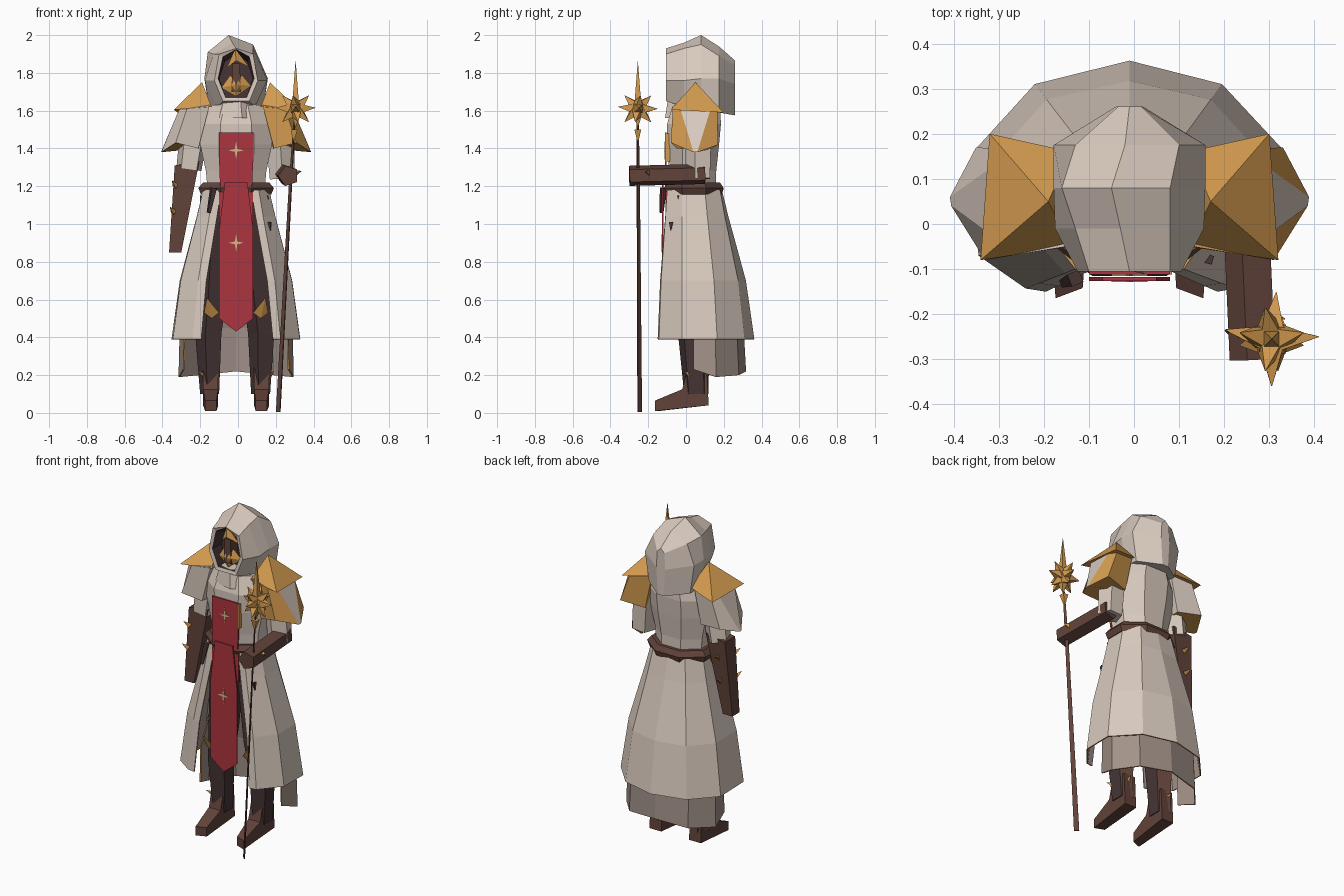
import bpy, bmesh, math
from mathutils import Vector

if "Cube" in bpy.data.objects:
    bpy.data.objects.remove(bpy.data.objects["Cube"])

CX = -0.01  # body symmetry line


def material(name, rgb):
    m = bpy.data.materials.new(name)
    m.diffuse_color = (*rgb, 1)
    m.use_nodes = True
    m.node_tree.nodes["Principled BSDF"].inputs["Base Color"].default_value = m.diffuse_color
    return m


CREAM = material("cream cloth", (0.69, 0.59, 0.515))
TAUPE = material("taupe lining", (0.36, 0.285, 0.25))
RED = material("red cloth", (0.42, 0.035, 0.05))
GOLD = material("gold", (0.66, 0.33, 0.08))
PALE = material("pale gold", (0.68, 0.48, 0.24))
BROWN = material("brown leather", (0.12, 0.056, 0.042))
DARK = material("dark brown cloth", (0.062, 0.036, 0.036))


def mesh(name, verts, faces, mats, index=None, recalc=True):
    me = bpy.data.meshes.new(name)
    me.from_pydata([tuple(v) for v in verts], [], faces)
    for m in mats:
        me.materials.append(m)
    if index:
        for p, i in zip(me.polygons, index):
            p.material_index = i
    if recalc:
        bm = bmesh.new()
        bm.from_mesh(me)
        bmesh.ops.recalc_face_normals(bm, faces=bm.faces)
        bm.to_mesh(me)
        bm.free()
    ob = bpy.data.objects.new(name, me)
    bpy.context.collection.objects.link(ob)
    return ob


def loft(name, rings, mats, closed=True, caps=(True, True), bands=None, recalc=True):
    """Skin a stack of equal rings; bands gives the material slot per band."""
    n = len(rings[0])
    verts = [v for r in rings for v in r]
    faces, index = [], []
    for k in range(len(rings) - 1):
        for i in range(n if closed else n - 1):
            j = (i + 1) % n
            faces.append((k * n + i, k * n + j, (k + 1) * n + j, (k + 1) * n + i))
            index.append(bands[k] if bands else 0)
    if caps[0]:
        faces.append(tuple(range(n)))
        index.append(bands[0] if bands else 0)
    if caps[1]:
        faces.append(tuple(range((len(rings) - 1) * n, len(rings) * n)))
        index.append(bands[-1] if bands else 0)
    return mesh(name, verts, faces, mats, index, recalc)


def oval(cx, y0, y1, rx, z, n=8):
    cy, ry = (y0 + y1) / 2, (y1 - y0) / 2
    c = 1 / math.cos(math.pi / n)
    return [(cx + c * rx * math.cos((i + .5) * math.tau / n),
             cy + c * ry * math.sin((i + .5) * math.tau / n), z) for i in range(n)]


def prism(name, pts, axis, lo, hi, mat):
    put = (lambda p, d: (d, *p)) if axis == 'x' else (lambda p, d: (p[0], d, p[1]))
    return loft(name, [[put(p, lo) for p in pts], [put(p, hi) for p in pts]], [mat])


def tube(name, p, q, r1, r2, mat, n=4):
    p, q = Vector(p), Vector(q)
    rot = (q - p).to_track_quat('Z', 'Y')
    ring = lambda c, r: [c + rot @ Vector((r * math.cos((i + .5) * math.tau / n),
                                           r * math.sin((i + .5) * math.tau / n), 0)) for i in range(n)]
    return loft(name, [ring(p, r1), ring(q, r2)], [mat])


def mirror(pts):
    return [(2 * CX - p[0], *p[1:]) for p in pts]


def hood_ring(y, pts):
    return [(x, y, z) for x, z in pts]


# Hood with a ridged back and a dark hollow front
loft("hood", [
    hood_ring(.26, [(-.01, 1.865), (.015, 1.84), (.02, 1.74), (.01, 1.575), (-.03, 1.575), (-.04, 1.74), (-.035, 1.84)]),
    hood_ring(.175, [(-.02, 1.94), (.1, 1.89), (.158, 1.77), (.13, 1.59), (-.15, 1.59), (-.178, 1.77), (-.13, 1.89)]),
    hood_ring(.08, [(-.05, 2.0), (.08, 1.95), (.158, 1.77), (.13, 1.6), (-.15, 1.6), (-.178, 1.77), (-.16, 1.91)]),
    hood_ring(-.01, [(-.03, 1.96), (.08, 1.93), (.155, 1.76), (.09, 1.62), (-.11, 1.62), (-.175, 1.76), (-.13, 1.9)]),
    hood_ring(-.105, [(-.01, 1.93), (.08, 1.9), (.105, 1.76), (.06, 1.65), (-.08, 1.65), (-.125, 1.76), (-.1, 1.9)]),
    hood_ring(-.1, [(-.01, 1.925), (.06, 1.885), (.085, 1.77), (.045, 1.67), (-.065, 1.67), (-.105, 1.77), (-.08, 1.885)]),
    hood_ring(-.02, [(-.01, 1.9), (.05, 1.86), (.08, 1.77), (.045, 1.67), (-.065, 1.67), (-.1, 1.77), (-.07, 1.86)]),
], [CREAM, DARK], bands=[0, 0, 0, 0, 0, 1])

# Mask pieces inside the hood
mesh("mask_brow", [(-.015, -.085, 1.93), (.06, -.07, 1.83), (-.01, -.1, 1.865), (-.06, -.07, 1.825)],
     [(0, 1, 2), (0, 2, 3)], [GOLD])
mesh("mask_jaw", [(-.01, -.1, 1.74), (-.04, -.07, 1.79), (-.09, -.06, 1.72), (-.01, -.08, 1.675),
                  (.07, -.06, 1.73), (.02, -.07, 1.79)], [(0, 1, 2), (0, 2, 3), (0, 3, 4), (0, 4, 5)], [GOLD])
prism("mask_nose", [(-.03, 1.85), (.01, 1.85), (.015, 1.7), (-.035, 1.7)], 'y', -.088, -.02, BROWN)

# Scarf and torso
loft("scarf", [oval(CX, -.1, .16, .13, 1.56, 7), oval(CX, -.085, .15, .09, 1.67, 7)], [CREAM])
loft("torso", [oval(CX, -.09, .16, .15, 1.17), oval(CX, -.09, .16, .16, 1.28),
               oval(CX, -.1, .175, .19, 1.42), oval(CX, -.1, .185, .2, 1.53), oval(CX, -.07, .18, .15, 1.63)], [CREAM])
loft("belt", [oval(CX, -.105, .19, .185, 1.155), oval(CX, -.115, .2, .2, 1.19), oval(CX, -.1, .18, .175, 1.22)], [BROWN])
tube("belt_knife", (-.13, -.12, 1.19), (-.155, -.13, 1.06), .02, .012, DARK)

# Flared short sleeves; the right one is plated with a narrow cloth panel
low = [(-.405, .04, 1.38), (-.33, -.08, 1.43), (-.21, -.05, 1.4), (-.2, .14, 1.4), (-.35, .17, 1.42), (-.408, .06, 1.38)]
top = [(-.31, -.03, 1.61), (-.27, -.07, 1.61), (-.15, -.05, 1.63), (-.15, .14, 1.63), (-.28, .165, 1.61), (-.31, .13, 1.61)]
left = loft("left_sleeve", [low, top], [CREAM, GOLD])
left.data.polygons[6].material_index = 1   # gold underside
right = loft("right_sleeve", [mirror(low), mirror(top)], [GOLD, CREAM])
right.data.polygons[5].material_index = 1
plate = [(-.19, .05, 1.75), (-.34, -.08, 1.605), (-.32, .2, 1.59), (-.14, .16, 1.62), (-.14, -.05, 1.62)]
for side, pts in (("left", plate), ("right", mirror(plate))):
    mesh(side + "_shoulder_plate", pts, [(0, 1, 2), (0, 2, 3), (0, 3, 4), (0, 4, 1), (1, 2, 3, 4)], [GOLD])

# Arms
tube("left_upper_arm", (-.23, .05, 1.5), (-.26, .05, 1.29), .08, .07, CREAM, 5)
forearm = [(-.335, 0, 1.31), (-.205, 0, 1.33), (-.205, .1, 1.33), (-.335, .1, 1.31)]
wrist = [(-.365, 0, .85), (-.3, 0, .85), (-.3, .07, .85), (-.365, .07, .85)]
loft("left_forearm", [wrist, forearm], [BROWN])
tube("right_upper_arm", (.22, .07, 1.5), (.235, .07, 1.24), .08, .07, CREAM, 5)
tube("right_forearm", (.25, .1, 1.265), (.268, -.3, 1.255), .056, .056, BROWN, 5)
for i, z in enumerate((1.2, 1.06)):
    tube(f"left_cuff_spike_{i}", (-.33 - i * .01, .0, z), (-.35 - i * .01, -.03, z + .03), .018, .001, GOLD, 3)
    tube(f"left_back_spike_{i}", (-.28 - i * .01, .09, z), (-.3 - i * .01, .125, z + .02), .018, .001, GOLD, 3)
tube("right_cuff_spike", (.3, -.2, 1.27), (.335, -.21, 1.28), .02, .001, GOLD, 3)

# Open-fronted skirt: hem runs from front right around the back to front left
hem = [(.185, -.15), (.225, -.143), (.328, -.02), (.33, .165), (.195, .31), (-.01, .362),
       (-.22, .31), (-.352, .165), (-.345, -.07), (-.24, -.143), (-.195, -.15)]
waist = [(.07, -.1), (.11, -.1), (.165, -.02), (.165, .1), (.1, .18), (-.01, .19),
         (-.12, .18), (-.185, .1), (-.185, -.03), (-.13, -.1), (-.09, -.1)]


def skirt_ring(t, z):
    return [(w[0] + (h[0] - w[0]) * t, w[1] + (h[1] - w[1]) * t, z) for h, w in zip(hem, waist)]


skirt = loft("skirt", [skirt_ring(1, .39), skirt_ring(.74, .7), skirt_ring(.2, 1.04), skirt_ring(0, 1.18)],
             [CREAM, TAUPE, GOLD], closed=False, caps=(False, False), recalc=False)
# Longer underskirt reaching forward to both sides
low_hem = [(.27, .04, .23), (.295, .16, .19), (.19, .28, .2), (-.01, .318, .22), (-.21, .28, .2), (-.315, .16, .19), (-.29, .04, .23)]
under = loft("underskirt", [low_hem, [(x * .98, y * .96, .45) for x, y, z in low_hem],
                            [(x * .5, y * .45 + .03, 1.0) for x, y, z in low_hem]],
             [TAUPE, TAUPE, GOLD], closed=False, caps=(False, False), recalc=False)
for ob in (skirt, under):
    mod = ob.modifiers.new("thickness", 'SOLIDIFY')
    mod.thickness, mod.offset = .007, -1
    mod.material_offset, mod.material_offset_rim = 1, 2
tube("skirt_charm", (.172, -.08, .965), (.165, -.078, 1.01), .004, .014, DARK)

# Red tabard with small four-pointed emblems
prism("tabard_chest", [(-.1, 1.485), (.08, 1.485), (.08, 1.33), (.075, 1.2), (-.095, 1.2), (-.1, 1.33)], 'y', -.112, -.103, RED)
prism("tabard_trim", [(.08, 1.48), (.084, 1.48), (.084, 1.33), (.08, 1.33)], 'y', -.112, -.085, GOLD)
prism("tabard_wings", [(-.1, 1.17), (.08, 1.17), (.08, 1.0), (-.1, 1.0)], 'y', -.108, -.1, RED)
prism("tabard_skirt", [(-.07, 1.22), (.05, 1.22), (.08, .97), (.08, .5), (CX, .43), (-.1, .5), (-.1, .97)],
      'y', -.126, -.118, RED)
for name, z, y in (("chest_emblem", 1.39, -.112), ("skirt_emblem", .9, -.126)):
    pts = [(CX + r * math.cos(i * math.pi / 4), z + r * 1.2 * math.sin(i * math.pi / 4))
           for i in range(8) for r in [.009 if i % 2 else .04]]
    prism(name, pts, 'y', y - .003, y, PALE)

# Legs (leather at the back), boots and their gold guards
for side, s in (("left", -1), ("right", 1)):
    X = lambda d: CX + s * d
    leg = loft(side + "_leg", [oval(X(.135), .0, .11, .045, .1, 5), oval(X(.14), -.03, .11, .062, .42, 5),
                               oval(X(.12), -.05, .12, .07, .62, 5), oval(X(.085), -.07, .13, .085, 1.15, 5)], [DARK, BROWN])
    for p in leg.data.polygons:
        if p.normal.y > .2 and p.center.z < .7:
            p.material_index = 1
    prof = [(-.165, .01), (-.165, .065), (-.02, .125), (.01, .24), (.11, .24), (.12, .04)]
    boot = prism(side + "_boot", prof, 'x', X(.095), X(.175), BROWN)
    for v in boot.data.vertices:   # pointed toe, slim ankle
        if v.co.y < -.1:
            v.co.x += (X(.13) - v.co.x) * .25
            v.co.y += .03 * abs(v.co.x - X(.165)) / .08
    mesh(side + "_knee_guard", [(X(.09), -.07, .53), (X(.155), -.11, .61), (X(.17), -.06, .53), (X(.13), -.06, .5)],
         [(0, 1, 2), (0, 2, 3), (0, 3, 1), (1, 3, 2)], [GOLD])
    tube(side + "_ankle_spike", (X(.165), .03, .19), (X(.2), -.01, .22), .02, .001, GOLD, 3)
    tube(side + "_heel_spike", (X(.14), .1, .2), (X(.15), .135, .22), .018, .001, GOLD, 3)

# Flat-bladed staff with a spiked star
a = Vector((.0095, -.0095, 0))
b = Vector((.002, .002, 0))
loft("staff", [[Vector(c) + a * k + b, Vector(c) - a * k + b, Vector(c) - a * k - b, Vector(c) + a * k - b]
               for c, k in (((.213, -.245, .005), 1.1), ((.28, -.253, 1.25), .7), ((.303, -.256, 1.6), .3))], [BROWN])
tube("staff_ferrule", (.293, -.255, 1.43), (.297, -.255, 1.5), .002, .025, GOLD)
C = Vector((.305, -.255, 1.61))
spikes = [((0, 0, 1), .25, .028), ((0, 0, -1), .1, .045)]
spikes += [(d, .105, .045) for d in ((1, .05, .05), (-1, .2, .05), (.1, 1, 0), (0, -1, .1))]
spikes += [(d, .1, .045) for u in (-1, 1) for v in (-1, 1) for d in ((u, .2 * v, v), (-.2 * v, u, v))]
for i, (d, length, r) in enumerate(spikes):
    tube(f"star_spike_{i}", C, C + Vector(d).normalized() * length, r, .001, GOLD)
